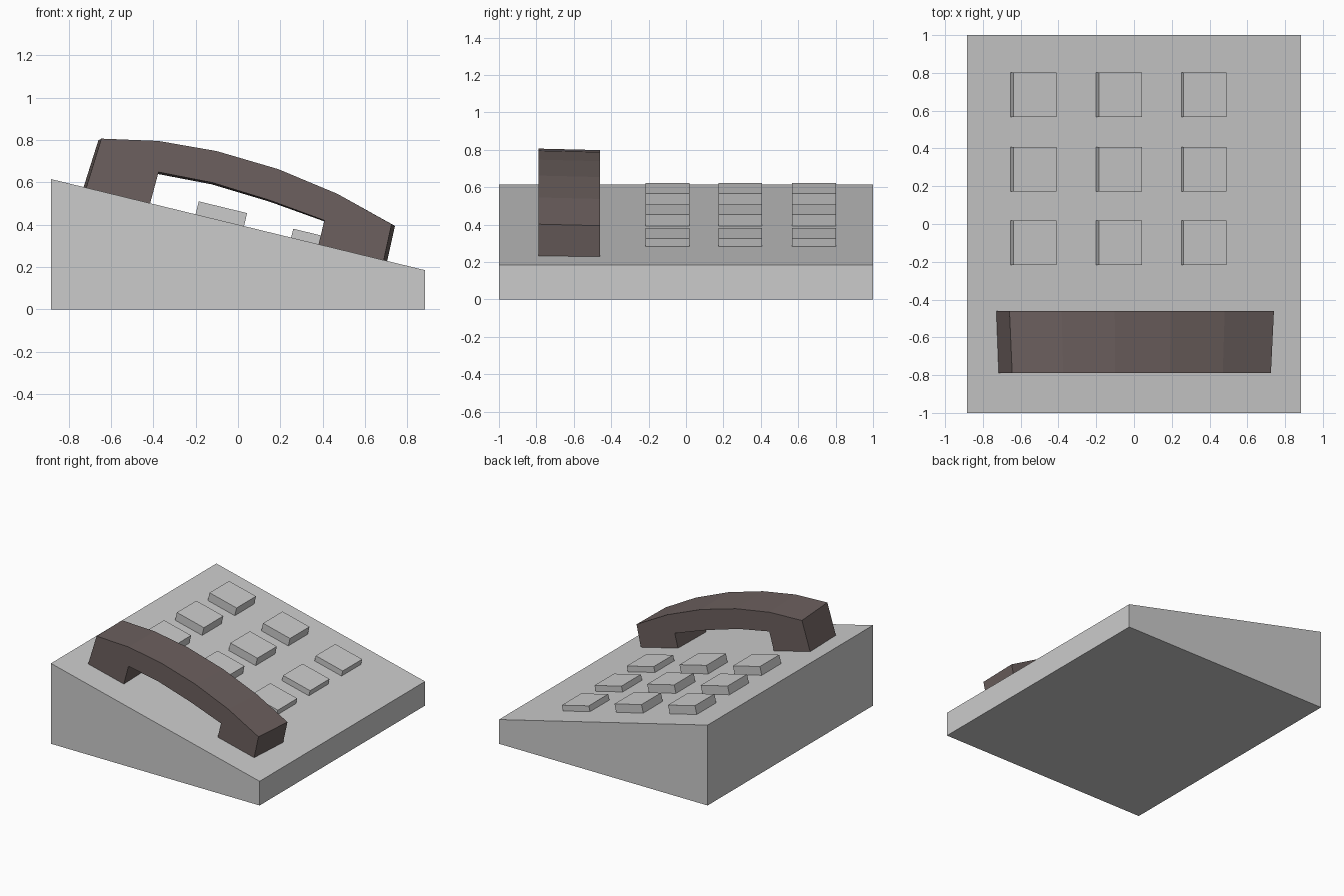
import bpy, bmesh, math
from mathutils import Matrix, Vector

if "Cube" in bpy.data.objects:
    bpy.data.objects.remove(bpy.data.objects["Cube"])


def material(name, rgb):
    m = bpy.data.materials.new(name)
    m.diffuse_color = (*rgb, 1)
    m.use_nodes = True
    m.node_tree.nodes["Principled BSDF"].inputs["Base Color"].default_value = m.diffuse_color
    return m


grey = material("light grey", (0.6, 0.6, 0.6))
brown = material("dark brown", (0.15, 0.117, 0.112))


def finish(name, bm, mat):
    bmesh.ops.recalc_face_normals(bm, faces=bm.faces)
    me = bpy.data.meshes.new(name)
    bm.to_mesh(me)
    bm.free()
    me.materials.append(mat)
    ob = bpy.data.objects.new(name, me)
    bpy.context.collection.objects.link(ob)
    return ob


def loft(name, front, back, y0, y1, mat):
    """Join two x-z profiles standing at y0 and y1."""
    bm = bmesh.new()
    a = [bm.verts.new((x, y0, z)) for x, z in front]
    b = [bm.verts.new((x, y1, z)) for x, z in back]
    bm.faces.new(a)
    bm.faces.new(b)
    n = len(a)
    for i in range(n):
        j = (i + 1) % n
        bm.faces.new((a[i], a[j], b[j], b[i]))
    return finish(name, bm, mat)


HALF, HIGH, LOW = 0.883, 0.615, 0.185
slope = (LOW - HIGH) / (2 * HALF)
tilt = math.atan(-slope)


def surface(x):
    return (HIGH + LOW) / 2 + slope * x


# sloping body
wedge = [(-HALF, 0), (HALF, 0), (HALF, LOW), (-HALF, HIGH)]
loft("body", wedge, wedge, -1, 1, grey)

# three by three keypad, lying on the slope
for col, (x, h) in enumerate([(-0.539, 0.065), (-0.086, 0.063), (0.365, 0.043)]):
    for row, y in enumerate([-0.10, 0.29, 0.685]):
        bm = bmesh.new()
        bmesh.ops.create_cube(bm, size=1)
        sunk = 0.01
        bm.transform(Matrix.Translation((x, y, surface(x)))
                     @ Matrix.Rotation(tilt, 4, 'Y')
                     @ Matrix.Translation((0, 0, (h - sunk) / 2))
                     @ Matrix.Diagonal((0.235, 0.235, h + sunk, 1)))
        finish(f"key_{row}_{col}", bm, grey)

# arched handset with two end pads, slightly longer at the back
profile = [(-0.717, 0.573), (-0.645, 0.806), (-0.375, 0.795), (-0.10, 0.747),
           (0.19, 0.662), (0.47, 0.545), (0.725, 0.402), (0.688, 0.232),
           (0.38, 0.306), (0.408, 0.42), (0.15, 0.515), (-0.12, 0.598),
           (-0.375, 0.648), (-0.415, 0.50)]
back = [(x * 1.022, z - 0.008) for x, z in profile]
loft("handset", profile, back, -0.788, -0.46, brown)
